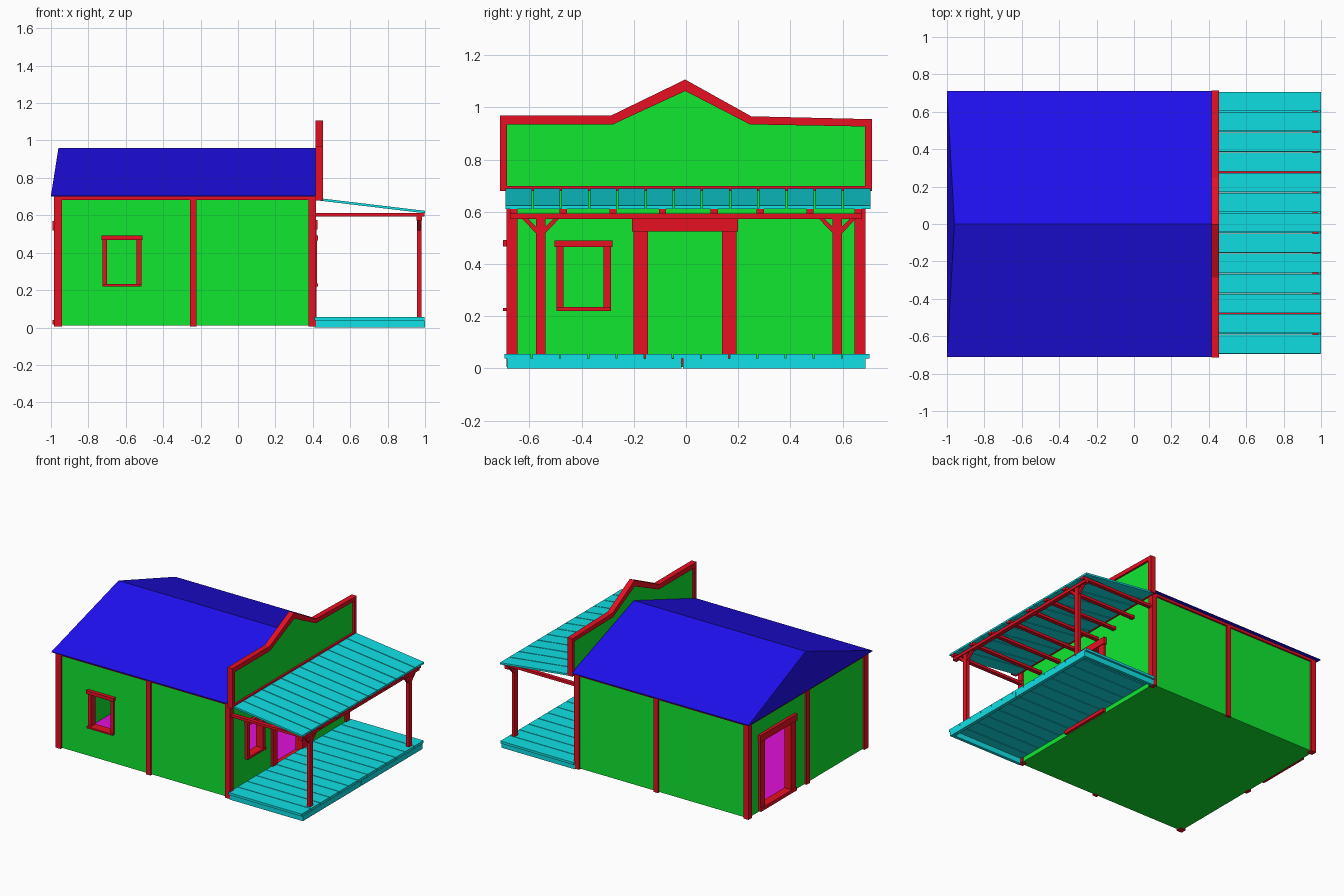
import bpy, bmesh

if "Cube" in bpy.data.objects:
    bpy.data.objects.remove(bpy.data.objects["Cube"])

def mat(name, rgb):
    m = bpy.data.materials.new(name)
    m.diffuse_color = (*rgb, 1)
    m.use_nodes = True
    m.node_tree.nodes["Principled BSDF"].inputs["Base Color"].default_value = m.diffuse_color
    return m

RED = mat("trim_red", (0.80, 0.005, 0.016))
GREEN = mat("wall_green", (0.005, 0.80, 0.03))
BLUE = mat("roof_blue", (0.014, 0.005, 0.85))
CYAN = mat("plank_cyan", (0.005, 0.75, 0.79))
PINK = mat("floor_magenta", (0.75, 0.005, 0.68))

def finish(name, bm, material):
    bmesh.ops.recalc_face_normals(bm, faces=bm.faces)
    me = bpy.data.meshes.new(name)
    bm.to_mesh(me)
    bm.free()
    me.materials.append(material)
    ob = bpy.data.objects.new(name, me)
    bpy.context.collection.objects.link(ob)
    return ob

def add_loft(bm, ring_a, ring_b):
    """Closed solid between two matching rings of points."""
    a = [bm.verts.new(p) for p in ring_a]
    b = [bm.verts.new(p) for p in ring_b]
    n = len(a)
    bm.faces.new(a)
    bm.faces.new(b[::-1])
    for i in range(n):
        j = (i + 1) % n
        bm.faces.new((a[j], a[i], b[i], b[j]))

def prisms(name, profiles, x0, x1, material):
    """Extrude (y, z) profiles along x."""
    bm = bmesh.new()
    for pts in profiles:
        add_loft(bm, [(x0, y, z) for y, z in pts], [(x1, y, z) for y, z in pts])
    return finish(name, bm, material)

def boxes(name, ranges, material, swap=False):
    """Boxes from (x0, x1, y0, y1, z0, z1); swap exchanges x and y."""
    bm = bmesh.new()
    for x0, x1, y0, y1, z0, z1 in ranges:
        if swap:
            x0, x1, y0, y1 = y0, y1, x0, x1
        add_loft(bm, [(x0, y0, z0), (x1, y0, z0), (x1, y1, z0), (x0, y1, z0)],
                 [(x0, y0, z1), (x1, y0, z1), (x1, y1, z1), (x0, y1, z1)])
    return finish(name, bm, material)

def wall(name, u0, u1, d0, d1, openings=(), swap=False):
    """Wall along u with rectangular openings (u0, u1, z0, z1), cut a little behind the casing."""
    parts, u, m = [], u0, 0.008
    for a, b, lo, hi in openings:
        a, b, lo, hi = a - m, b + m, lo - m, hi + m
        parts += [(u, a, d0, d1, Z0, Z1), (a, b, d0, d1, Z0, lo), (a, b, d0, d1, hi, Z1)]
        u = b
    parts.append((u, u1, d0, d1, Z0, Z1))
    boxes(name, parts, GREEN, swap)

def casing(name, opening, jamb, lintel, sill, d_in, d_out, swap=False, step=0.006):
    """Jambs, lintel and sill; d_out is the outer side of the wall."""
    a, b, lo, hi = opening
    s = step if d_out > d_in else -step
    d = sorted((d_in, d_out))
    e = sorted((d_in, d_out + s))
    boxes(name, [(a - jamb, a, *d, lo, hi), (b, b + jamb, *d, lo, hi),
                 (a - jamb - .006, b + jamb + .007, *e, hi, hi + lintel),
                 (a - jamb, b + jamb, *e, lo - sill, lo)], RED, swap)

Z0, Z1 = 0.01, 0.70
W, E, S = -0.97, 0.405, 0.675       # outer wall planes
T = 0.012

# Walls with door and window openings
front_win = (-0.70, -0.542, 0.232, 0.468)
east_win = (-0.469, -0.316, 0.235, 0.465)
east_door = (-0.145, 0.137, 0.04, 0.525)
west_door = (0.20, 0.50, 0.04, 0.52)
wall("front_wall", W, E, -S, -S + T, [front_win])
wall("back_wall", W, E, S - T, S)
wall("porch_wall", -S, S, E - T, E, [east_win, east_door], True)
wall("rear_wall", -S, S, W, W + T, [west_door], True)
casing("front_window_frame", front_win, .025, .024, .012, -S + .04, -S - .012, step=.014)
casing("porch_window_frame", east_win, .028, .026, .015, E - .04, E + .018, True)
casing("porch_door_frame", east_door, .056, .05, .025, E - .04, E + .015, True)
casing("rear_door_frame", west_door, .055, .05, .025, W + .04, W - .015, True)

# Floor
boxes("floor_base", [(W, E, -S, S, Z0, 0.02)], GREEN)
boxes("interior_floor", [(W + T, E - T, -S + T, S - T, 0.02, 0.028)], PINK)

# Corner and middle wall posts, top plates
posts = []
for s in (-1, 1):
    y0, y1 = sorted((s * 0.645, s * 0.687))
    posts += [(-0.983, -0.942, y0, y1, 0.005, 0.69), (0.378, 0.417, y0, y1, 0.005, 0.69)]
    y0, y1 = sorted((s * 0.667, s * 0.687))
    posts.append((-0.256, -0.221, y0, y1, 0.005, 0.69))
posts.append((-0.983, -0.962, -0.02, 0.02, 0.005, 0.69))
boxes("wall_posts", posts, RED)
boxes("top_plates", [(-0.983, 0.417, 0.667, 0.687, 0.682, 0.70),
                     (-0.983, 0.417, -0.687, -0.667, 0.682, 0.70),
                     (-0.983, -0.962, -0.66, 0.66, 0.682, 0.70)], RED)

# Main roof, rear end leaning in slightly
bm = bmesh.new()
ends = []
for xe, xr in ((-1.0, -0.96), (0.42, 0.42)):
    ends.append([(xe, -0.71, 0.70), (xe, 0.71, 0.70), (xe, 0.71, 0.706),
                 (xr, 0, 0.96), (xe, -0.71, 0.706)])
add_loft(bm, *ends)
finish("main_roof", bm, BLUE)

# False front panel with raised trim border
outer = [(-.713, .68), (-.713, .97), (-.285, .97), (-.003, 1.107), (.25, .966), (.713, .955), (.713, .68)]
inner = [(-.685, .70), (-.685, .935), (-.28, .935), (-.003, 1.063), (.245, .935), (.685, .927), (.685, .70)]
prisms("false_front_panel", [inner], 0.427, 0.441, GREEN)
n = len(outer)
prisms("false_front_trim", [[outer[i], outer[(i + 1) % n], inner[(i + 1) % n], inner[i]]
                            for i in range(n)], 0.414, 0.454, RED)

# Porch deck and roof planks
N, Y0, Y1, GAP = 13, -0.692, 0.706, 0.006
step = (Y1 - Y0 + GAP) / N
bm = bmesh.new()
deck = []
for i in range(N):
    a = Y0 + i * step
    b = a + step - GAP
    deck.append((0.41, 0.998, a - 0.004, b - 0.003, 0.038, 0.055))
    add_loft(bm, [(0.43, a, 0.679), (0.43, b, 0.679), (0.43, b, 0.692), (0.43, a, 0.692)],
             [(1.0, a, 0.611), (1.0, b, 0.611), (1.0, b, 0.624), (1.0, a, 0.624)])
finish("porch_roof_planks", bm, CYAN)
boxes("deck_planks", deck, CYAN)
boxes("deck_skirt", [(0.41, 1.0, -0.685, -0.663, 0, 0.038), (0.41, 1.0, 0.666, 0.688, 0, 0.038),
                     (0.975, 1.0, -0.663, -0.018, 0, 0.038),
                     (0.975, 1.0, -0.012, 0.666, 0, 0.038)], CYAN)

# Porch rafters, front beam, posts and diagonal braces
boxes("porch_rafters", [(0.405, 0.998, y - .014, y + .014, 0.594, 0.613)
                        for y in (-.66, -.47, -.28, -.09, .108, .285, .475, .66)], RED)
boxes("porch_beam", [(0.955, 0.985, -0.675, 0.675, 0.573, 0.594)], RED)
boxes("porch_posts", [(0.957, 0.98, y - .018, y + .018, 0.055, 0.573) for y in (-.557, .58)], RED)
prisms("post_braces", [[(y + s * .015, .515), (y + s * .015, .54), (y + s * .05, .575), (y + s * .072, .575)]
                       for y in (-.557, .58) for s in (-1, 1)], 0.96, 0.977, RED)
